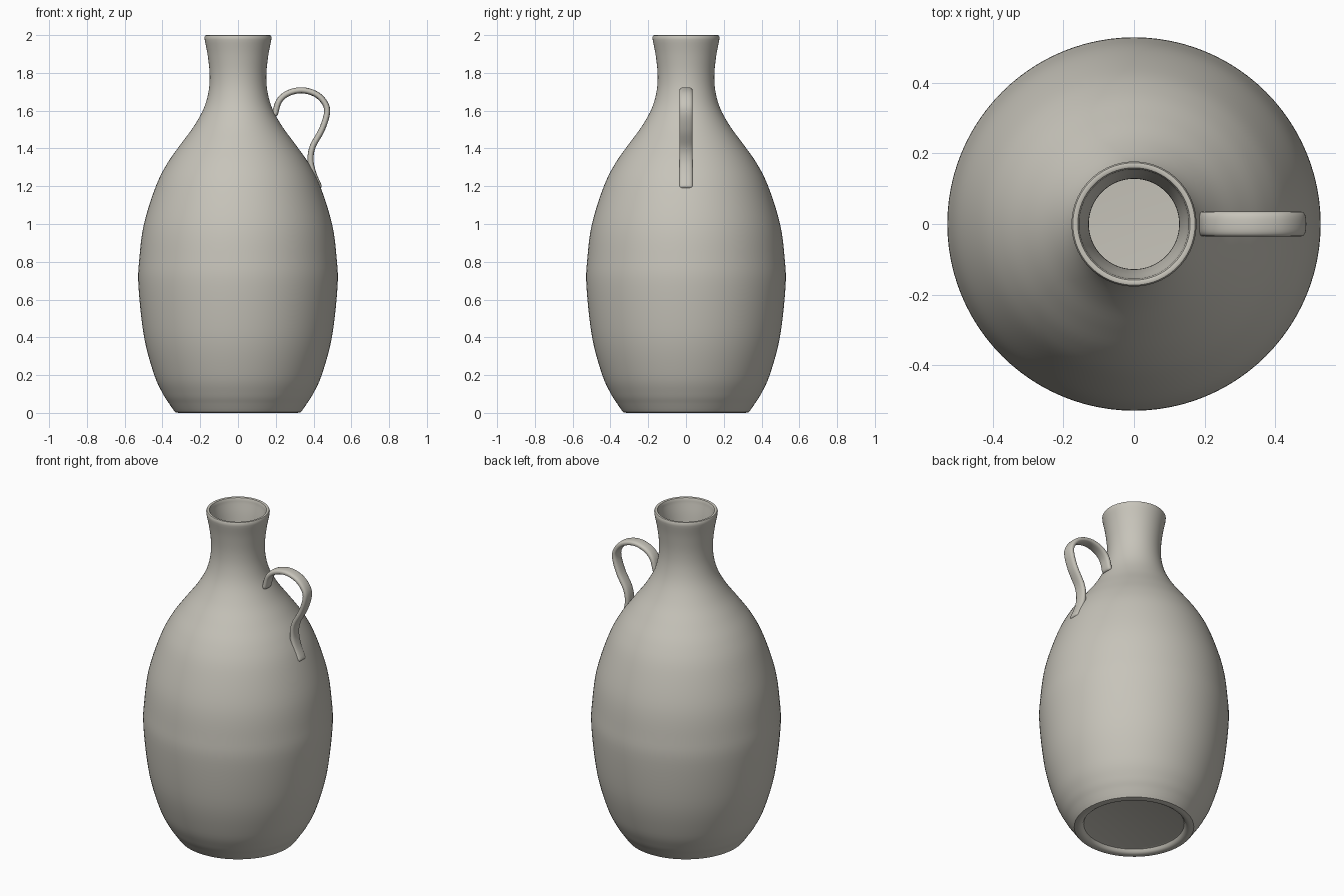
import bpy, bmesh, math
from mathutils import Vector

cube = bpy.data.objects.get("Cube")
if cube:
    bpy.data.objects.remove(cube, do_unlink=True)

clay = bpy.data.materials.new("warm_grey_clay")
clay.use_nodes = True
colour = (0.57, 0.55, 0.49, 1)
clay.diffuse_color = colour
clay.node_tree.nodes["Principled BSDF"].inputs["Base Color"].default_value = colour


def spline(points, steps):
    """Smooth curve through 2D points."""
    p = [Vector(q) for q in points]
    p = [2 * p[0] - p[1]] + p + [2 * p[-1] - p[-2]]
    out = []
    for a, b, c, d in zip(p, p[1:], p[2:], p[3:]):
        for i in range(steps):
            t = i / steps
            out.append(b + (c - a) * t / 2 + (a - 2.5 * b + 2 * c - d / 2) * t * t
                       + (1.5 * (b - c) + (d - a) / 2) * t ** 3)
    return out + [p[-2]]


def normals(path):
    """Left-hand unit normals of a 2D path."""
    last = len(path) - 1
    tangents = [(path[min(i + 1, last)] - path[max(i - 1, 0)]).normalized()
                for i in range(last + 1)]
    return [Vector((-t.y, t.x)) for t in tangents]


def skin(name, rings):
    """Bridge closed rings of points, capping both ends."""
    bm = bmesh.new()
    loops = [[bm.verts.new(co) for co in ring] for ring in rings]
    for a, b in zip(loops, loops[1:]):
        for i in range(len(a)):
            j = (i + 1) % len(a)
            bm.faces.new((a[i], a[j], b[j], b[i]))
    bm.faces.new(loops[0][::-1])
    bm.faces.new(loops[-1])
    bmesh.ops.recalc_face_normals(bm, faces=bm.faces)
    mesh = bpy.data.meshes.new(name)
    bm.to_mesh(mesh)
    bm.free()
    obj = bpy.data.objects.new(name, mesh)
    bpy.context.collection.objects.link(obj)
    mesh.materials.append(clay)
    bpy.ops.object.select_all(action='DESELECT')
    obj.select_set(True)
    bpy.context.view_layer.objects.active = obj
    bpy.ops.object.shade_smooth_by_angle(angle=math.radians(40))
    return obj


# Vase body: outer wall, rounded lip, inner wall and recessed foot
outer = spline([(.345, .02), (.365, .05), (.397, .1), (.443, .2), (.497, .4),
                (.527, .67), (.522, .82), (.498, 1), (.435, 1.2), (.375, 1.32),
                (.305, 1.42), (.235, 1.515), (.182, 1.61), (.156, 1.7),
                (.15, 1.79), (.16, 1.89), (.176, 1.975)], 5)
inner = [p + n * .022 for p, n in zip(outer, normals(outer))]
inner = [p for p in inner if p.y > .07][::-1]
foot = [(.27, .025), (.28, .022), (.288, .008), (.3, .001), (.315, 0), (.333, .004)]
lip = [(.177, 1.99), (.173, 1.998), (.166, 2), (.159, 1.997), (.155, 1.988)]
floor = [(.33, .05), (.3, .045)]
profile = foot + [tuple(p) for p in outer] + lip + [tuple(p) for p in inner] + floor
SIDES = 96
angles = [math.tau * i / SIDES for i in range(SIDES)]
skin("vase_body", [[(r * math.cos(a), r * math.sin(a), z) for a in angles]
                   for r, z in profile])

# Handle: flattened strap swept along an S curve, with rounded ends
path = spline([(.196, 1.583), (.217, 1.65), (.265, 1.692), (.339, 1.708),
               (.413, 1.687), (.46, 1.64), (.471, 1.586), (.444, 1.5),
               (.396, 1.411), (.384, 1.342), (.397, 1.273), (.428, 1.199)], 6)
side = normals(path)
start, end = (path[1] - path[0]).normalized(), (path[-1] - path[-2]).normalized()
stations = [(p, n, 1) for p, n in zip(path, side)]
ROUND = .012
for k in (.4, .7, .9, 1):
    scale = max(math.sqrt(1 - k * k), .15)
    stations.insert(0, (path[0] - start * ROUND * k, side[0], scale))
    stations.append((path[-1] + end * ROUND * k, side[-1], scale))


def section(p, n, scale):
    """Rounded-rectangle cross-section across the strap."""
    ring = []
    for i in range(24):
        c, s = math.cos(math.tau * i / 24), math.sin(math.tau * i / 24)
        wide = math.copysign(abs(c) ** .75, c) * (.035 - .015 * (1 - scale))
        thick = math.copysign(abs(s) ** .75, s) * .016 * scale
        ring.append((p.x + n.x * thick, wide, p.y + n.y * thick))
    return ring


skin("handle", [section(*s) for s in stations])
